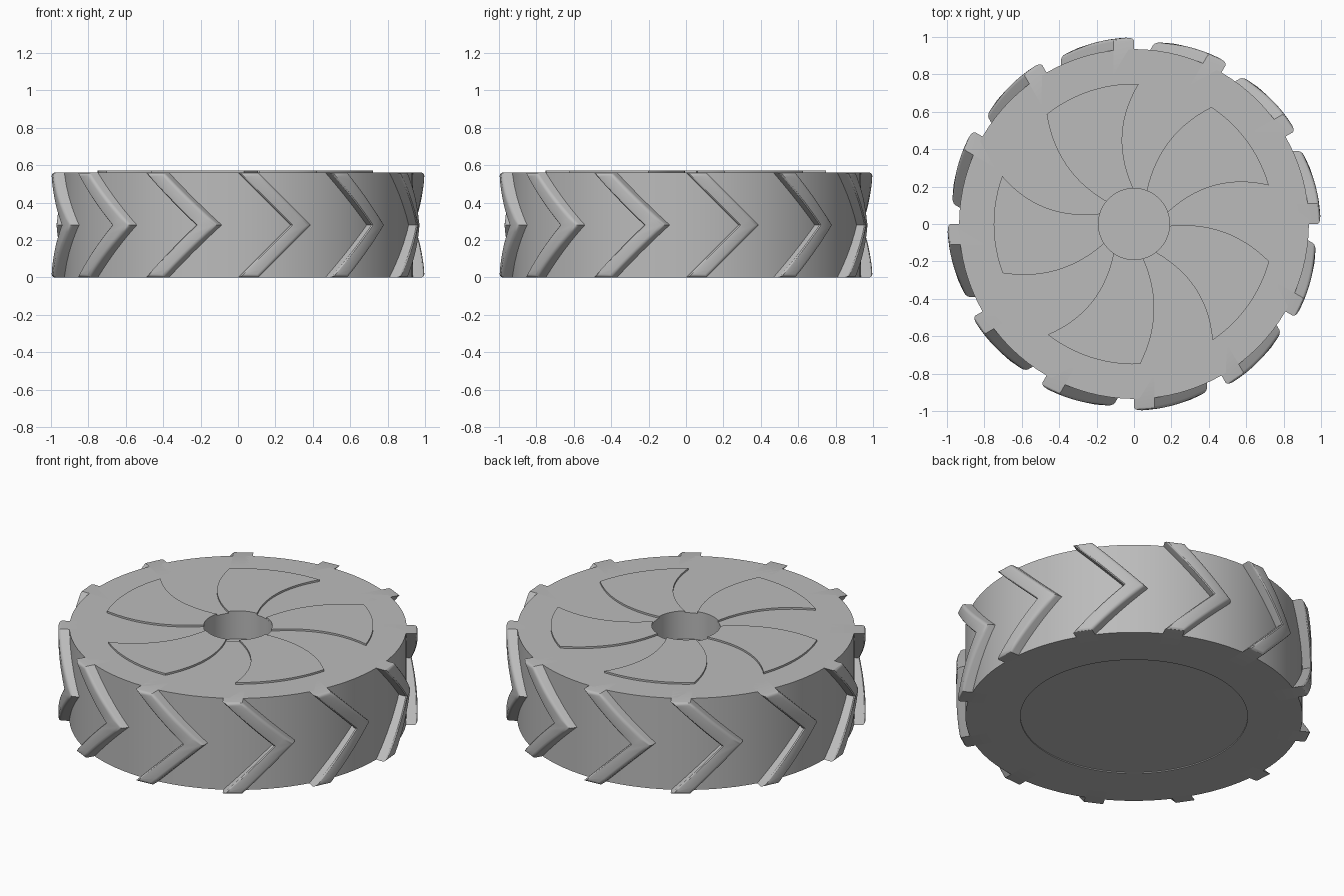
import bpy, bmesh, math
from mathutils import Vector, Matrix

if "Cube" in bpy.data.objects:
    bpy.data.objects.remove(bpy.data.objects["Cube"])

H = 0.56          # wheel height
R_BODY = 0.935    # carcass radius
R_HUB = 0.19      # axle hole radius

grey = bpy.data.materials.new("wheel grey")
grey.diffuse_color = (0.5, 0.5, 0.5, 1)
grey.use_nodes = True
grey.node_tree.nodes["Principled BSDF"].inputs["Base Color"].default_value = grey.diffuse_color


def finish(bm, name):
    bmesh.ops.recalc_face_normals(bm, faces=bm.faces)
    me = bpy.data.meshes.new(name)
    bm.to_mesh(me)
    bm.free()
    ob = bpy.data.objects.new(name, me)
    bpy.context.collection.objects.link(ob)
    me.materials.append(grey)
    bpy.ops.object.select_all(action='DESELECT')
    ob.select_set(True)
    bpy.context.view_layer.objects.active = ob
    bpy.ops.object.shade_smooth_by_angle(angle=math.radians(30))
    return ob


# Wheel body: lathed profile with a blind axle hole and a shallow underside recess
profile = [(0, 0.40), (R_HUB, 0.40), (R_HUB, H), (R_BODY, H),
           (R_BODY, 0), (0.63, 0), (0.63, 0.006), (0, 0.006)]
bm = bmesh.new()
vs = [bm.verts.new((r, 0, z)) for r, z in profile]
es = [bm.edges.new(p) for p in zip(vs, vs[1:])]
bmesh.ops.spin(bm, geom=vs + es, cent=(0, 0, 0), axis=(0, 0, 1),
               angle=math.tau, steps=96)
bmesh.ops.remove_doubles(bm, verts=bm.verts, dist=1e-4)
finish(bm, "wheel_body")


# Raised swirl blades on the top face
def polar(r, deg):
    a = math.radians(deg)
    return Vector((r * math.cos(a), r * math.sin(a)))


def curve(a, m, b, n=14):
    """Parabola through three points."""
    c = 2 * m - (a + b) / 2
    return [(1 - t) ** 2 * a + 2 * t * (1 - t) * c + t * t * b
            for t in (i / n for i in range(n + 1))]


edge_a = curve(polar(R_HUB, 19), polar(0.48, 25.5), polar(0.75, 16))
rim = [polar(0.75, 16 + 40.5 * i / 12) for i in range(1, 12)]
edge_b = curve(polar(0.75, 56.5), polar(0.48, 67), polar(R_HUB, 69))
hub = [polar(R_HUB, 69 - 50 * i / 12) for i in range(1, 12)]
outline = edge_a + rim + edge_b + hub

bm = bmesh.new()
for k in range(5):
    rot = Matrix.Rotation(math.tau * k / 5, 3, 'Z')
    face = bm.faces.new([bm.verts.new(rot @ Vector((p.x, p.y, H - 0.005))) for p in outline])
    ext = bmesh.ops.extrude_face_region(bm, geom=[face], use_keep_orig=True)
    bmesh.ops.translate(bm, vec=(0, 0, 0.016),
                        verts=[g for g in ext["geom"] if isinstance(g, bmesh.types.BMVert)])
finish(bm, "swirl_blades")


# Chevron tread lug: curved outer face, extruded straight inward, rounded rim
def outer_y(x):
    return -0.198 - math.sqrt(0.8 ** 2 - x * x)


bm = bmesh.new()
N = 16
rows = []
for i in range(N + 1):
    z = H * i / N
    x0 = 0.28 - abs(z - H / 2)
    rows.append([[bm.verts.new((x, y, z)) for y in (outer_y(x), -0.8)]
                 for x in (x0, x0 + 0.11)])
outer = []
for (a, b), (c, d) in zip(rows, rows[1:]):
    outer.append(bm.faces.new((a[0], b[0], d[0], c[0])))
    bm.faces.new((a[1], c[1], d[1], b[1]))
    bm.faces.new((a[0], c[0], c[1], a[1]))
    bm.faces.new((b[0], b[1], d[1], d[0]))
for a, b in (rows[0], rows[-1]):
    bm.faces.new((a[0], a[1], b[1], b[0]))
bmesh.ops.recalc_face_normals(bm, faces=bm.faces)
border = [e for e in bm.edges if sum(f in outer for f in e.link_faces) == 1]
bmesh.ops.bevel(bm, geom=border, offset=0.017, segments=3, profile=0.5, affect='EDGES')
first = finish(bm, "tread_lug_1")

# Twelve lugs around the wheel
for k in range(1, 12):
    lug = first.copy()
    lug.name = f"tread_lug_{k + 1}"
    lug.rotation_euler.z = math.tau * k / 12
    bpy.context.collection.objects.link(lug)
